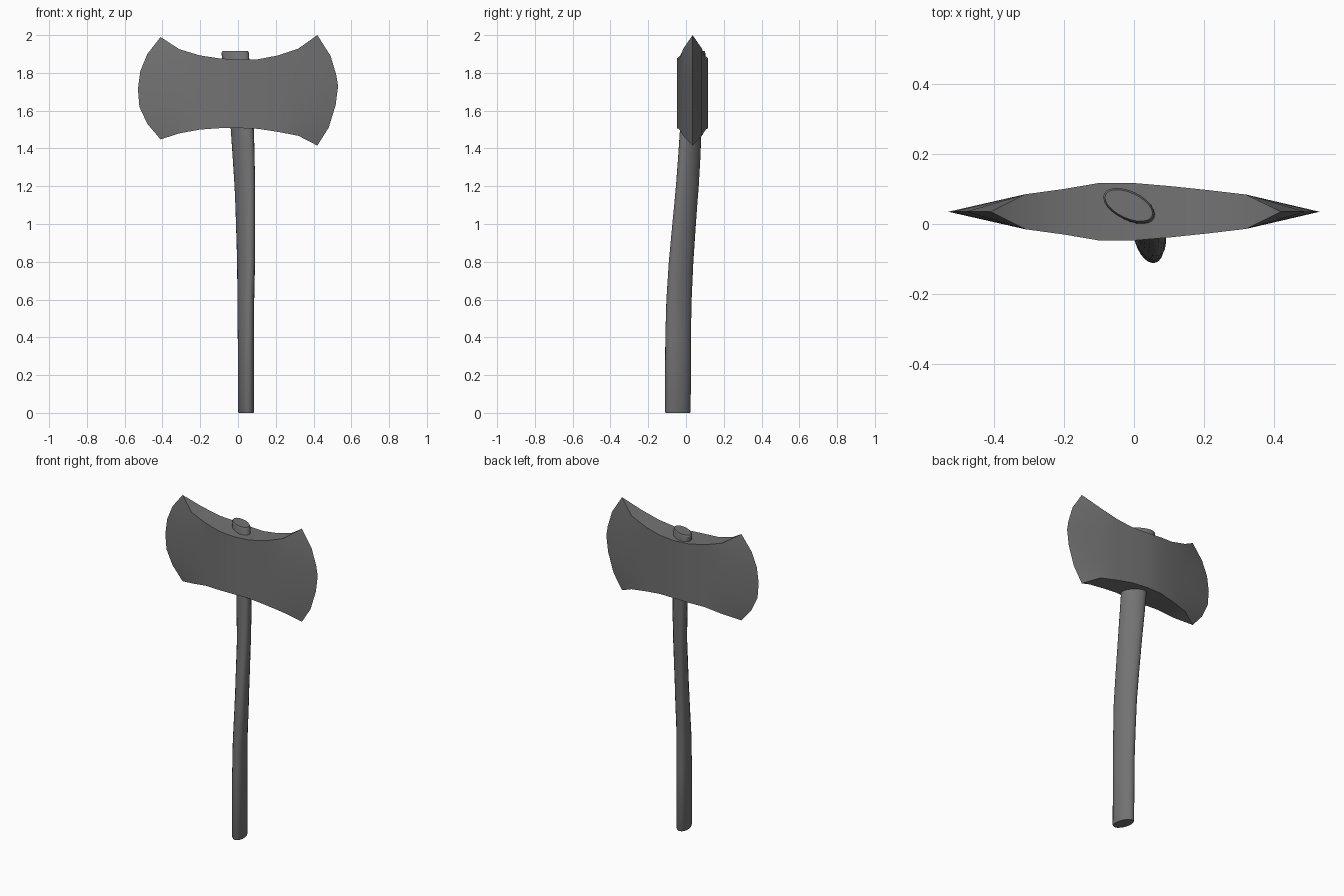
import bpy, bmesh, math

cube = bpy.data.objects.get("Cube")
if cube:
    bpy.data.objects.remove(cube, do_unlink=True)


def material(name, grey):
    mat = bpy.data.materials.new(name)
    mat.use_nodes = True
    colour = (grey, grey, grey, 1)
    mat.diffuse_color = colour
    mat.node_tree.nodes["Principled BSDF"].inputs["Base Color"].default_value = colour
    return mat


dark_grey = material("dark grey", 0.17)


def finish(bm, name, angle):
    bmesh.ops.remove_doubles(bm, verts=bm.verts, dist=0.0005)
    bmesh.ops.recalc_face_normals(bm, faces=bm.faces)
    mesh = bpy.data.meshes.new(name)
    bm.to_mesh(mesh)
    bm.free()
    mesh.materials.append(dark_grey)
    obj = bpy.data.objects.new(name, mesh)
    bpy.context.collection.objects.link(obj)
    bpy.ops.object.select_all(action="DESELECT")
    obj.select_set(True)
    bpy.context.view_layer.objects.active = obj
    bpy.ops.object.shade_smooth_by_angle(angle=math.radians(angle))
    return obj


def loft(bm, rings):
    """Join closed rings of equal length with quads."""
    loops = [[bm.verts.new(p) for p in ring] for ring in rings]
    for lower, upper in zip(loops, loops[1:]):
        for i in range(len(lower)):
            j = (i + 1) % len(lower)
            bm.faces.new((lower[i], lower[j], upper[j], upper[i]))
    return loops


# Axe head: vertical sections (x, top, bottom, half thickness) between two cutting edges
MID_Y = 0.035
left_edge = [(0.42, 2.0), (0.49, 1.89), (0.52, 1.79), (0.53, 1.73),
             (0.517, 1.63), (0.48, 1.51), (0.42, 1.415)]
right_edge = [(-0.41, 1.99), (-0.48, 1.90), (-0.517, 1.81), (-0.53, 1.715),
              (-0.522, 1.62), (-0.48, 1.53), (-0.41, 1.448)]
sections = [(-0.31, 1.925, 1.48, 0.05), (-0.2, 1.892, 1.5, 0.065),
            (-0.1, 1.877, 1.507, 0.082), (0, 1.87, 1.508, 0.082),
            (0.105, 1.872, 1.504, 0.073), (0.21, 1.892, 1.488, 0.062),
            (0.32, 1.929, 1.467, 0.049)]


def head_ring(outline, half):
    front = [(x, MID_Y - half, z) for x, z in outline]
    back = [(x, MID_Y + half, z) for x, z in reversed(outline)]
    return front + back


rows = len(left_edge)
rings = [head_ring(right_edge, 0)]
for x, top, bottom, half in sections:
    outline = [(x, top + (bottom - top) * i / (rows - 1)) for i in range(rows)]
    rings.append(head_ring(outline, half))
rings.append(head_ring(left_edge, 0))
bm = bmesh.new()
loft(bm, rings)
finish(bm, "axe_head", 30)

# Handle: twisting oval sections (z, centre x, centre y, long radius, short radius, turn)
ovals = [(0, 0.043, -0.043, 0.066, 0.037, -75),
         (0.008, 0.043, -0.043, 0.07, 0.04, -75),
         (0.4, 0.042, -0.042, 0.07, 0.04, -73),
         (0.6, 0.041, -0.037, 0.07, 0.04, -69),
         (0.8, 0.043, -0.026, 0.07, 0.04, -63),
         (1.0, 0.04, -0.01, 0.07, 0.04, -57),
         (1.2, 0.036, 0.007, 0.071, 0.04, -51),
         (1.35, 0.03, 0.017, 0.072, 0.041, -46),
         (1.5, 0.023, 0.025, 0.073, 0.041, -41),
         (1.7, 0.004, 0.04, 0.075, 0.041, -33),
         (1.905, -0.015, 0.053, 0.078, 0.041, -25),
         (1.915, -0.015, 0.053, 0.073, 0.036, -25)]
SIDES = 24


def oval_ring(z, cx, cy, long, short, turn):
    c, s = math.cos(math.radians(turn)), math.sin(math.radians(turn))
    ring = []
    for i in range(SIDES):
        a = math.tau * i / SIDES
        u, v = long * math.cos(a), short * math.sin(a)
        ring.append((cx + u * c - v * s, cy + u * s + v * c, z))
    return ring


bm = bmesh.new()
loops = loft(bm, [oval_ring(*oval) for oval in ovals])
bm.faces.new(loops[0])
bm.faces.new(loops[-1])
finish(bm, "handle", 30)
